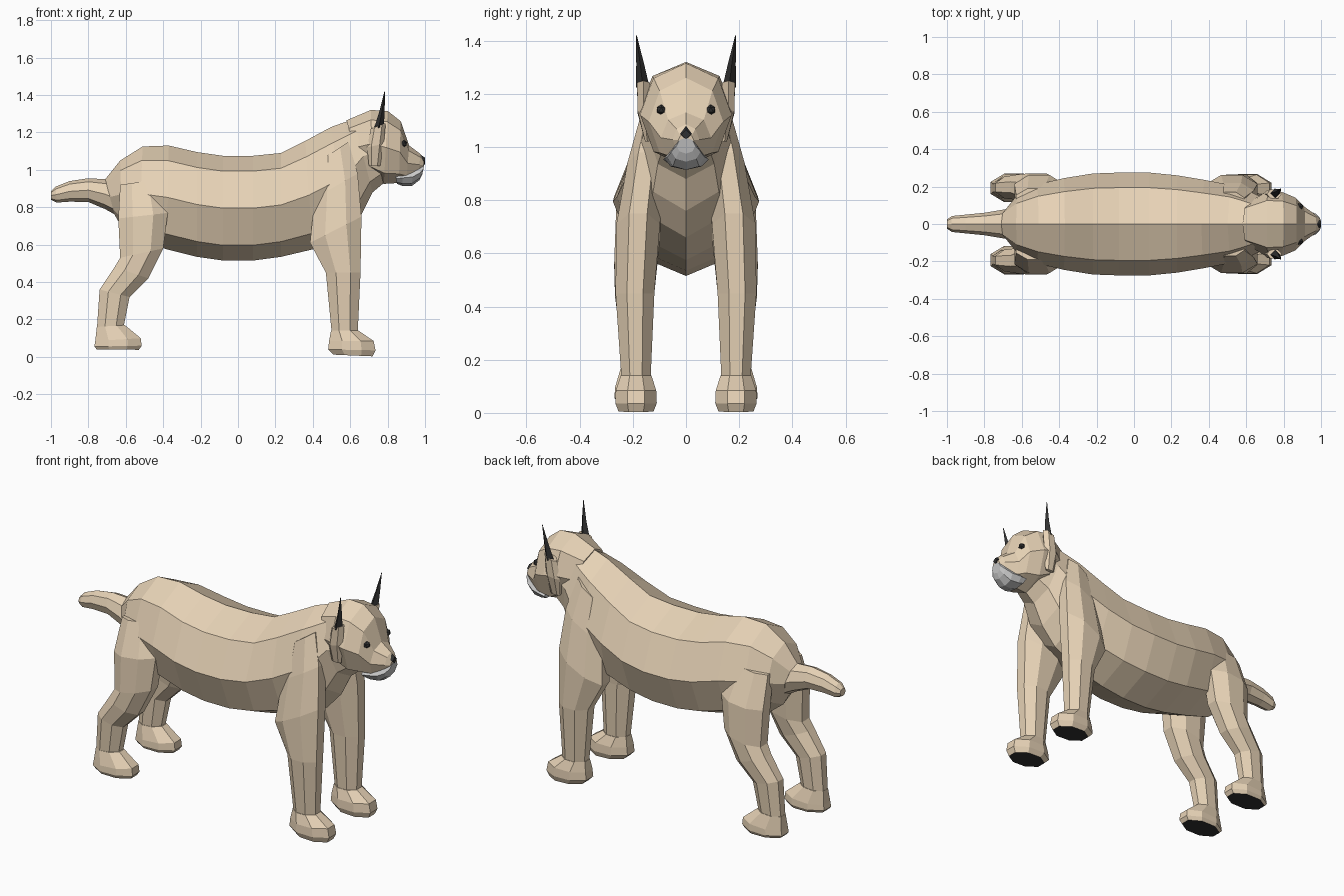
import bpy, bmesh
from math import sin, cos, pi
from mathutils import Vector


def material(name, rgb):
    m = bpy.data.materials.new(name)
    m.diffuse_color = (*rgb, 1)
    return m


FUR = material("tan_fur", (0.80, 0.65, 0.47))
DARK = material("black", (0.03, 0.03, 0.03))
GREY = material("grey_fur", (0.52, 0.53, 0.54))


def finish(name, bm, mats):
    bmesh.ops.recalc_face_normals(bm, faces=bm.faces[:])
    mesh = bpy.data.meshes.new(name)
    bm.to_mesh(mesh)
    bm.free()
    for m in mats:
        mesh.materials.append(m)
    ob = bpy.data.objects.new(name, mesh)
    bpy.context.collection.objects.link(ob)
    return ob


def loft(name, rings, mat=FUR, side=1, n=8, flat=False, sole=None):
    """Skin rings; each is (x1, z1, x2, z2, y centre, half width)."""
    bm = bmesh.new()
    loops = []
    turn = pi / n if flat else 0
    grow = 1 / cos(turn)
    for x1, z1, x2, z2, yc, w in rings:
        c = Vector(((x1 + x2) / 2, side * yc, (z1 + z2) / 2))
        a = Vector(((x1 - x2) / 2, 0, (z1 - z2) / 2)) * grow
        b = Vector((0, w * grow, 0))
        loops.append([bm.verts.new(c + a * cos(t) + b * sin(t))
                      for t in (2 * pi * i / n + turn for i in range(n))])
    for p, q in zip(loops, loops[1:]):
        for i in range(n):
            j = (i + 1) % n
            bm.faces.new((p[i], p[j], q[j], q[i]))
    bm.faces.new(loops[0])
    end = bm.faces.new(loops[-1])
    if sole:
        end.material_index = 1
    return finish(name, bm, [mat, sole] if sole else [mat])


# Torso running from rump to throat
loft("body", [
    (-.71, .95, -.66, .76, 0, .08),
    (-.63, 1.05, -.62, .69, 0, .155),
    (-.51, 1.125, -.53, .62, 0, .21),
    (-.37, 1.13, -.38, .575, 0, .245),
    (-.22, 1.095, -.22, .535, 0, .27),
    (-.08, 1.075, -.08, .515, 0, .275),
    (.08, 1.075, .08, .515, 0, .275),
    (.23, 1.09, .23, .535, 0, .26),
    (.36, 1.155, .40, .575, 0, .235),
    (.50, 1.23, .57, .66, 0, .205),
    (.57, 1.255, .66, .76, 0, .175),
    (.62, 1.265, .72, .88, 0, .15),
    (.70, 1.27, .78, .93, 0, .13)])

# Short tail
loft("tail", [
    (-.62, .93, -.62, .74, 0, .09),
    (-.71, .95, -.71, .79, 0, .075),
    (-.80, .955, -.80, .828, 0, .06),
    (-.90, .94, -.90, .83, 0, .05),
    (-.975, .91, -.97, .825, 0, .043),
    (-1.0, .885, -1.0, .84, 0, .025)])

# Head with tapering snout
loft("head", [
    (.58, 1.265, .66, .97, 0, .12),
    (.71, 1.32, .72, .96, 0, .178),
    (.80, 1.315, .78, .925, 0, .172),
    (.87, 1.26, .86, .93, 0, .14),
    (.915, 1.13, .90, .94, 0, .095),
    (.975, 1.085, .965, .97, 0, .05),
    (.995, 1.05, .99, 1.0, 0, .03)])
loft("muzzle", [
    (.84, .98, .85, .925, 0, .085),
    (.88, 1.0, .88, .914, 0, .082),
    (.935, 1.01, .93, .914, 0, .07),
    (.975, 1.02, .97, .945, 0, .055),
    (.998, 1.035, .985, .975, 0, .035)], GREY)
loft("nose", [
    (.97, 1.085, .97, 1.02, 0, .032),
    (1.0, 1.065, 1.0, 1.03, 0, .018)], DARK, n=4)

for side, label in ((-1, "right"), (1, "left")):
    # Eyes
    bm = bmesh.new()
    bmesh.ops.create_icosphere(bm, subdivisions=1, radius=.02)
    bmesh.ops.translate(bm, verts=bm.verts, vec=(.886, side * .093, 1.14))
    finish(label + "_eye", bm, [DARK])

    # Cheek ruff carrying the ear, then the pointed ear
    loft(label + "_cheek_ruff", [
        (.79, 1.25, .71, 1.22, .16, .028),
        (.78, 1.14, .69, 1.12, .16, .025),
        (.76, 1.02, .70, 1.02, .145, .01)], FUR, side, n=6)
    loft(label + "_ear", [
        (.78, 1.235, .725, 1.215, .163, .026),
        (.784, 1.31, .755, 1.31, .172, .015),
        (.786, 1.42, .783, 1.42, .187, .002)], DARK, side, n=4)

    # Front leg and paw
    loft(label + "_front_leg", [
        (.59, 1.15, .44, 1.05, .12, .05),
        (.64, .98, .41, .85, .15, .07),
        (.66, .75, .385, .61, .18, .082),
        (.655, .45, .47, .45, .192, .073),
        (.64, .13, .50, .14, .188, .055)], FUR, side, flat=True)
    loft(label + "_front_paw", [
        (.645, .14, .497, .14, .188, .058),
        (.725, .085, .487, .085, .188, .076),
        (.735, .035, .482, .04, .188, .078),
        (.72, .003, .51, .012, .188, .066)], FUR, side, flat=True, sole=DARK)

    # Back leg and paw
    loft(label + "_back_leg", [
        (-.42, .95, -.63, .92, .13, .06),
        (-.375, .77, -.64, .74, .18, .083),
        (-.40, .58, -.63, .53, .19, .08),
        (-.48, .42, -.66, .48, .197, .07),
        (-.58, .32, -.74, .36, .195, .058),
        (-.61, .17, -.755, .14, .193, .05)], FUR, side, flat=True)
    loft(label + "_back_paw", [
        (-.605, .17, -.755, .16, .193, .053),
        (-.52, .10, -.763, .085, .193, .074),
        (-.515, .06, -.768, .055, .193, .076),
        (-.53, .038, -.755, .04, .193, .066)], FUR, side, flat=True, sole=DARK)
